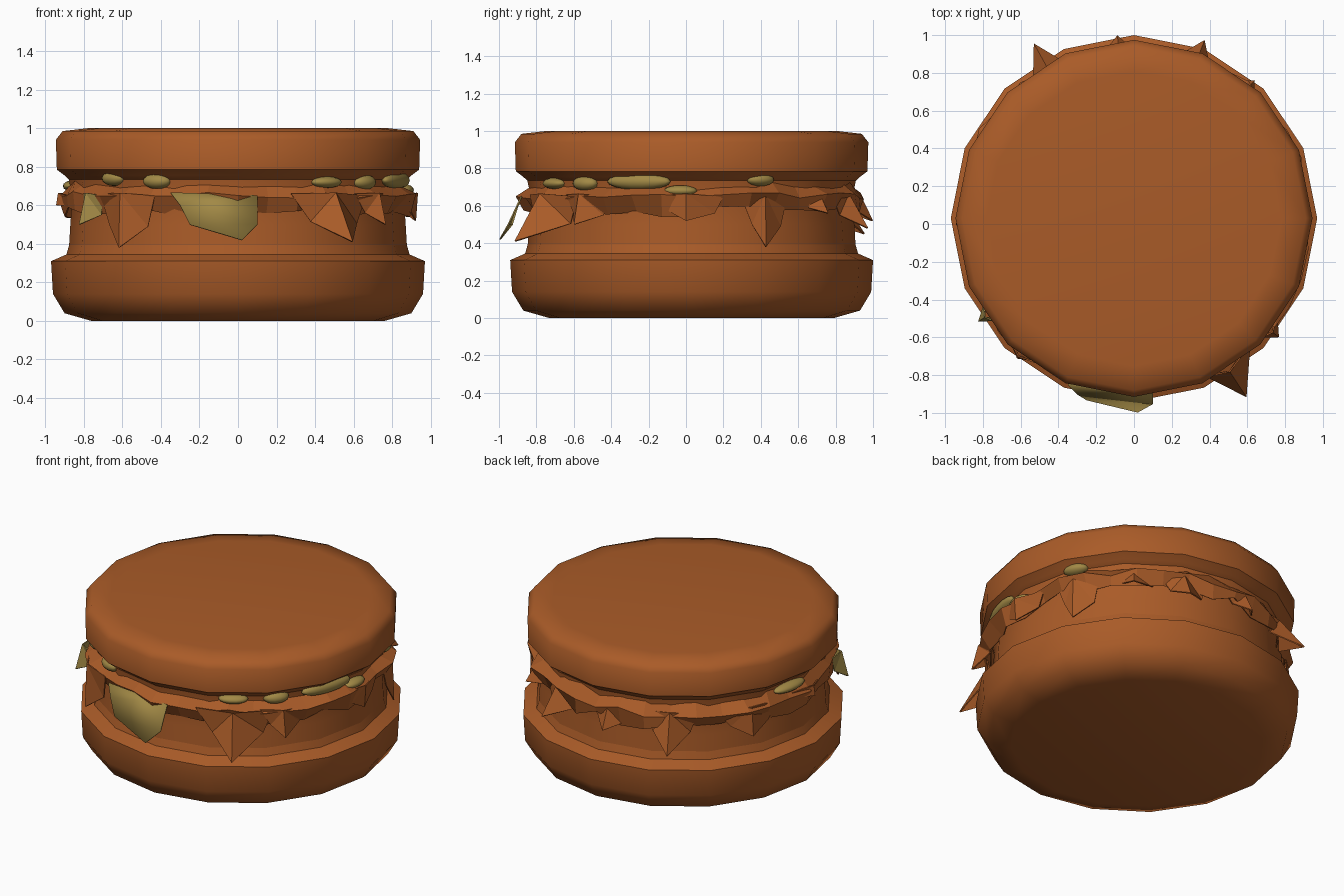
import bpy, math, random
from mathutils import Vector

random.seed(4)
old = bpy.data.objects.get("Cube")
if old:
    bpy.data.objects.remove(old, do_unlink=True)


def material(name, rgb):
    m = bpy.data.materials.new(name)
    m.use_nodes = True
    m.diffuse_color = (*rgb, 1)
    m.node_tree.nodes["Principled BSDF"].inputs["Base Color"].default_value = (*rgb, 1)
    return m


BROWN = material("toasted brown", (0.40, 0.105, 0.021))
GREEN = material("pickle green", (0.36, 0.25, 0.06))
CENTRE_Y = 0.03


def polar(deg, r, z, cy=0.0):
    a = math.radians(deg)
    return Vector((r * math.cos(a), r * math.sin(a) + cy, z))


def build(name, verts, faces, mat, thickness=0.0, smooth=None):
    mesh = bpy.data.meshes.new(name)
    mesh.from_pydata(verts, [], faces)
    mesh.update()
    mesh.materials.append(mat)
    ob = bpy.data.objects.new(name, mesh)
    bpy.context.collection.objects.link(ob)
    if thickness:
        mod = ob.modifiers.new("thickness", 'SOLIDIFY')
        mod.thickness = thickness
        mod.offset = 0
    if smooth:
        bpy.ops.object.select_all(action='DESELECT')
        ob.select_set(True)
        bpy.context.view_layer.objects.active = ob
        bpy.ops.object.shade_smooth_by_angle(angle=math.radians(smooth))
    return ob


def ring_faces(rows, n):
    return [(k * n + i, k * n + (i + 1) % n, (k + 1) * n + (i + 1) % n, (k + 1) * n + i)
            for k in range(rows - 1) for i in range(n)]


def lathe(name, profile, mat, n=16, smooth=50):
    """Closed solid turned from (radius, height) points, bottom to top."""
    verts = [polar(360 * i / n, r, z, CENTRE_Y) for r, z in profile for i in range(n)]
    faces = ring_faces(len(profile), n)
    faces.append(tuple(reversed(range(n))))
    faces.append(tuple(range(len(verts) - n, len(verts))))
    return build(name, verts, faces, mat, smooth=smooth)


# Buns and the filling between them
lathe("bottom_bun", [(0.76, 0), (0.90, 0.04), (0.96, 0.14), (0.97, 0.31), (0.89, 0.345),
                     (0.86, 0.45)], BROWN)
lathe("filling", [(0.88, 0.33), (0.87, 0.5), (0.86, 0.65), (0.89, 0.79)], BROWN)
lathe("top_bun", [(0.84, 0.70), (0.90, 0.755), (0.94, 0.785), (0.945, 0.94), (0.91, 0.985),
                  (0.78, 1.0)], BROWN)

# Crumpled lettuce sheet running round the filling
N = 36
rows = []
for r, z, dr, dz in ((0.85, 0.71, 0.01, 0.02), (0.92, 0.65, 0.025, 0.02),
                     (0.87, 0.57, 0.035, 0.035)):
    rows += [polar(360 * i / N, r + random.uniform(-dr, dr), z + random.uniform(-dz, dz), CENTRE_Y)
             for i in range(N)]
build("lettuce_ruffle", rows, ring_faces(3, N), BROWN, 0.008)


# Folded leaf tips: direction, half width, tip radius, tip height
def leaf(name, deg, half, r, z, mat):
    left = polar(deg - half, 0.89, 0.66, CENTRE_Y / 2)
    right = polar(deg + half, 0.89, 0.65, CENTRE_Y / 2)
    ridge = polar(deg, 0.93, 0.665)
    low_l = polar(deg - half * 0.55, 0.9, (z + 0.62) / 2, CENTRE_Y / 2)
    low_r = polar(deg + half * 0.75, 0.88, (z + 0.6) / 2, CENTRE_Y / 2)
    tip = polar(deg, r, z)
    build(name, [left, ridge, right, low_r, tip, low_l],
          [(0, 5, 1), (1, 5, 4), (1, 4, 3), (1, 3, 2)], mat, 0.008)


LEAVES = [(-57, 15, 1.09, 0.41), (119, 11, 1.09, 0.45), (69, 10, 1.04, 0.48),
          (229, 12, 0.94, 0.38), (50, 9, 0.99, 0.56), (27, 9, 0.94, 0.38),
          (180, 9, 0.94, 0.60), (-38, 9, 0.97, 0.50), (150, 13, 0.95, 0.48),
          (95, 9, 1.0, 0.52), (0, 12, 0.92, 0.52)]
for k, (deg, half, r, z) in enumerate(LEAVES):
    leaf(f"lettuce_leaf_{k + 1}", deg, half, r, z, BROWN)
leaf("small_pickle_flap", 212, 6, 0.97, 0.50, GREEN)

# Large pickle slice hanging out at the front
build("front_pickle_flap",
      [(-0.35, -0.85, 0.665), (0.1, -0.88, 0.65), (0.1, -0.95, 0.50),
       (0.02, -0.995, 0.42), (-0.25, -0.93, 0.50), (-0.3, -0.90, 0.60)],
      [(0, 5, 1), (5, 4, 2, 1), (4, 3, 2)], GREEN, 0.008, smooth=60)


# Pickle pieces peeping out under the top bun: direction, height, half width, half height
PICKLES = [(222, 0.74, 0.08, 0.04), (241, 0.725, 0.08, 0.04), (-58, 0.72, 0.09, 0.03),
           (-41, 0.72, 0.08, 0.04), (-19, 0.73, 0.18, 0.045), (-4, 0.68, 0.09, 0.03),
           (25, 0.74, 0.08, 0.035), (172, 0.70, 0.13, 0.03)]
for k, (deg, z, w, h) in enumerate(PICKLES):
    bpy.ops.mesh.primitive_uv_sphere_add(segments=14, ring_count=8, radius=1,
                                         location=polar(deg, 0.865, z, CENTRE_Y),
                                         rotation=(0, 0, math.radians(deg)))
    ob = bpy.context.object
    ob.name = f"pickle_piece_{k + 1}"
    ob.scale = (0.05, w, h)
    ob.data.materials.append(GREEN)
    bpy.ops.object.shade_smooth_by_angle(angle=math.radians(60))
